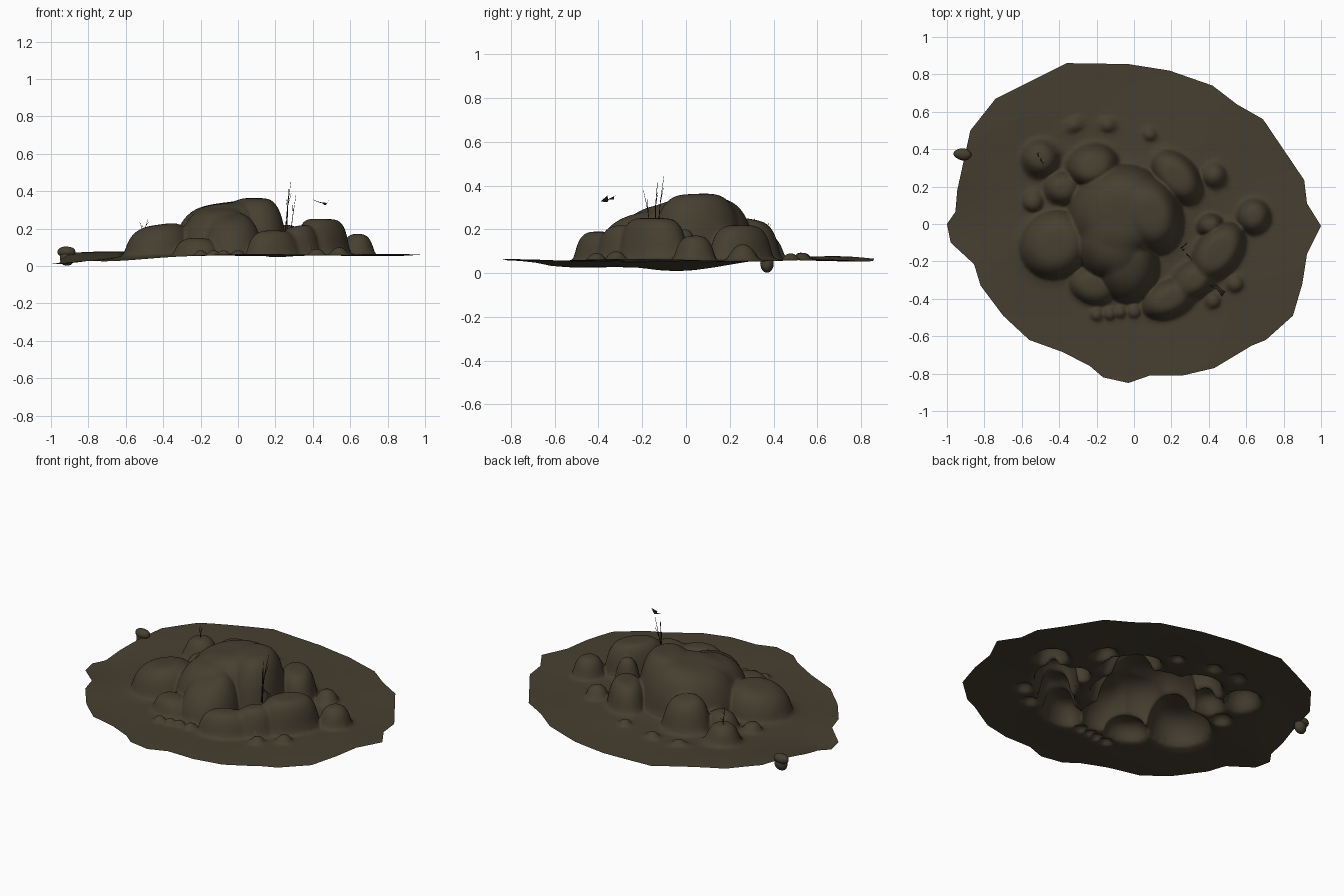
import bpy, bmesh, math, random
from mathutils import Vector

if "Cube" in bpy.data.objects:
    bpy.data.objects.remove(bpy.data.objects["Cube"])
random.seed(4)

def material(name, col):
    m = bpy.data.materials.new(name)
    m.diffuse_color = (*col, 1)
    m.use_nodes = True
    m.node_tree.nodes["Principled BSDF"].inputs["Base Color"].default_value = m.diffuse_color
    return m

EARTH = material("earth_brown", (0.062, 0.050, 0.030))
TWIG = material("dark_twig", (0.022, 0.018, 0.012))

# ragged outline of the ground sheet
OUTLINE = [(-.36, .86), (-.03, .855), (.19, .82), (.42, .74), (.55, .64), (.69, .56), (.91, .235),
           (.925, .11), (1, -.01), (.925, -.16), (.90, -.32), (.85, -.49), (.705, -.62), (.63, -.65),
           (.43, -.77), (.26, -.81), (.085, -.81), (-.03, -.85), (-.165, -.82), (-.235, -.76),
           (-.38, -.685), (-.56, -.62), (-.70, -.49), (-.82, -.33), (-.855, -.215), (-.98, -.10),
           (-1, 0), (-.955, .065), (-.945, .18), (-.875, .5), (-.74, .67)]

def bump(x, y, cx, cy, r):
    return math.exp(-((x - cx) ** 2 + (y - cy) ** 2) / r ** 2)

def ground_height(x, y):
    dip = .047 * bump(x, y, -1, 0, .28) + .034 * bump(x, y, -.72, -.48, .32) + .007 * bump(x, y, .1, -.2, .5)
    lift = .016 * bump(x, y, -.75, .6, .35)
    return .06 - dip + lift + .006 * math.sin(5 * x + 1) * math.sin(6 * y)

# boulders: centre x, y, radii, turn in degrees, top height, slopes in x and y, boxiness
MAIN = [(-.07, .05, .285, .27, 10, .338, .13, .04, 4), (.09, .05, .165, .22, 20, .362, .03, .03, 4),
        (-.03, -.23, .165, .195, 0, .272, .0, .3, 3.2), (-.12, -.10, .20, .21, 0, .312, .08, .12, 3.4),
        (-.42, -.11, .195, .18, 35, .222, .14, 0, 3.6)]
OUTER = [(-.22, -.33, .13, .10, -20, .15, 0, 0, 3)]
SIDE = [(.45, -.15, .18, .12, 52, .252, -.02, 0, 5), (.19, -.40, .155, .10, 25, .19, 0, 0, 3.6),
        (.32, -.30, .13, .10, 35, .215, .15, 0, 3.5)]
SMALL = [(.64, .04, .09, .095, 0, .172, 0, 0, 3), (.41, -.01, .07, .065, 0, .20, 0, 0, 3),
         (.23, .25, .165, .11, -50, .22, 0, 0, 4), (-.22, .31, .14, .12, 15, .245, 0, -.2, 3.6),
         (-.50, .35, .10, .10, 0, .175, 0, 0, 3), (-.38, .19, .10, .09, 0, .16, 0, 0, 3)]
# pebbles: x, y, radius, height
PEBBLES = [(.43, .26, .065, .07), (-.54, .12, .055, .045), (-.32, .53, .04, .03), (-.14, .53, .04, .03),
           (.085, .48, .035, .025), (-.20, -.485, .033, .025), (-.13, -.48, .033, .025),
           (-.075, -.47, .033, .025), (0, -.465, .038, .025), (.42, -.41, .042, .03), (.54, -.32, .045, .035)]

def smooth_max(a, b, k):
    h = max(k - abs(a - b), 0) / k
    return max(a, b) + h * h * k * .25

def group_height(x, y, g, group, k):
    z = 0
    for cx, cy, rx, ry, turn, top, sx, sy, p in group:
        a = math.radians(turn)
        dx, dy = x - cx, y - cy
        u = (dx * math.cos(a) + dy * math.sin(a)) / rx
        v = (dy * math.cos(a) - dx * math.sin(a)) / ry
        d = math.hypot(u, v)
        h = 0
        if d < 1:
            h = max(0, top + sx * dx + sy * dy - g) * (1 - d ** p) ** .62
        elif d < 1.35:      # small skirt where soil meets the stone
            z = max(z, .012 * ((1.35 - d) / .35) ** 2)
        if h > 0:
            z = smooth_max(z, h, min(k, h)) if z > 0 else h
    return g + z

def height(x, y):
    g = ground_height(x, y)
    z = max(group_height(x, y, g, MAIN, .03), group_height(x, y, g, OUTER, .03),
            group_height(x, y, g, SIDE, .03), group_height(x, y, g, SMALL, .01))
    for cx, cy, r, h in PEBBLES:
        d = math.hypot(x - cx, y - cy) / r
        if d < 1:
            z = max(z, g + .006 + h * (1 - d * d) ** .55)
        elif d < 2:
            z = max(z, g + .006 * (2 - d) ** 2)
    return z

def finish(name, mesh, mat, smooth=True):
    ob = bpy.data.objects.new(name, mesh)
    bpy.context.collection.objects.link(ob)
    mesh.materials.append(mat)
    for p in mesh.polygons:
        p.use_smooth = smooth
    return ob

# ground sheet with the boulders pushed up out of it (hollow below)
border = []
for i, p in enumerate(OUTLINE):
    q = OUTLINE[(i + 1) % len(OUTLINE)]
    border += [Vector(p).lerp(Vector(q), k / 11) for k in range(11)]
border.reverse()            # counter-clockwise
RINGS, n = 110, len(border)
verts = [(0, 0, height(0, 0))]
for r in range(1, RINGS + 1):
    for b in border:
        x, y = b * (r / RINGS)
        verts.append((x, y, height(x, y)))
faces = [(0, 1 + i, 1 + (i + 1) % n) for i in range(n)]
for r in range(RINGS - 1):
    o, o2 = 1 + r * n, 1 + (r + 1) * n
    faces += [(o + i, o2 + i, o2 + (i + 1) % n, o + (i + 1) % n) for i in range(n)]
me = bpy.data.meshes.new("rocky_ground")
me.from_pydata(verts, [], faces)
ground = finish("rocky_ground", me, EARTH)
# relax the steep sides a little, leaving the rim in place
inner = ground.vertex_groups.new(name="inner")
inner.add(list(range(1 + (RINGS - 3) * n)), 1, 'REPLACE')
sm = ground.modifiers.new("soften", 'SMOOTH')
sm.factor, sm.iterations, sm.vertex_group = .5, 3, "inner"

# loose stone hanging at the back left rim
def stone(name, loc, size, turn):
    bm = bmesh.new()
    bmesh.ops.create_icosphere(bm, subdivisions=3, radius=1)
    for v in bm.verts:
        k = 1 + .08 * math.sin(3 * v.co.x + 1) * math.cos(2 * v.co.z)
        v.co = Vector((v.co.x * size[0], v.co.y * size[1], v.co.z * size[2])) * k
    m = bpy.data.meshes.new(name)
    bm.to_mesh(m)
    bm.free()
    ob = finish(name, m, EARTH)
    ob.location = loc
    ob.rotation_euler = (0, 0, turn)

stone("loose_stone_upper", (-.918, .373, .076), (.052, .030, .029), -.1)
stone("loose_stone_lower", (-.914, .370, .045), (.042, .029, .044), .1)

# thin dry stems
def stem(name, pts, r):
    cu = bpy.data.curves.new(name, 'CURVE')
    cu.dimensions = '3D'
    cu.bevel_depth, cu.bevel_resolution = r, 0
    sp = cu.splines.new('POLY')
    sp.points.add(len(pts) - 1)
    for i, p in enumerate(pts):
        sp.points[i].co = (*p, 1)
        sp.points[i].radius = 1 - .7 * i / (len(pts) - 1)
    cu.materials.append(TWIG)
    ob = bpy.data.objects.new(name, cu)
    bpy.context.collection.objects.link(ob)

def tuft(name, stems, r):
    for i, (a, b) in enumerate(stems):
        a, b = Vector(a), Vector(b)
        mid = a.lerp(b, .55) + Vector((random.uniform(-.006, .006), random.uniform(-.006, .006), 0))
        stem(f"{name}_{i}", [a, mid, b], r)
        tip = mid + (b - a) * .25 + Vector((random.choice((-.012, .012)), .008, 0))
        stem(f"{name}_side_{i}", [mid, tip], r * .7)

tuft("tall_stem", [((.25, -.13, .16), (.283, -.10, .45)), ((.26, -.14, .16), (.27, -.13, .42)),
                   ((.28, -.16, .17), (.31, -.195, .38))], .003)
tuft("back_stem", [((-.50, .35, .17), (-.48, .31, .255)), ((-.51, .36, .17), (-.525, .38, .235))], .002)

# small curled leaf caught in the air
leaf = bpy.data.meshes.new("floating_leaf")
leaf.from_pydata([(.40, -.33, .352), (.445, -.35, .341), (.47, -.39, .328), (.475, -.355, .338),
                  (.49, -.36, .355), (.45, -.33, .338), (.462, -.36, .325)], [],
                 [(0, 1, 5), (1, 2, 3), (1, 3, 5), (3, 2, 4), (1, 6, 3), (6, 2, 3)])
finish("floating_leaf", leaf, TWIG, False)
stem("leaf_stalk", [(.445, -.345, .338), (.42, -.335, .346), (.40, -.32, .356)], .002)
